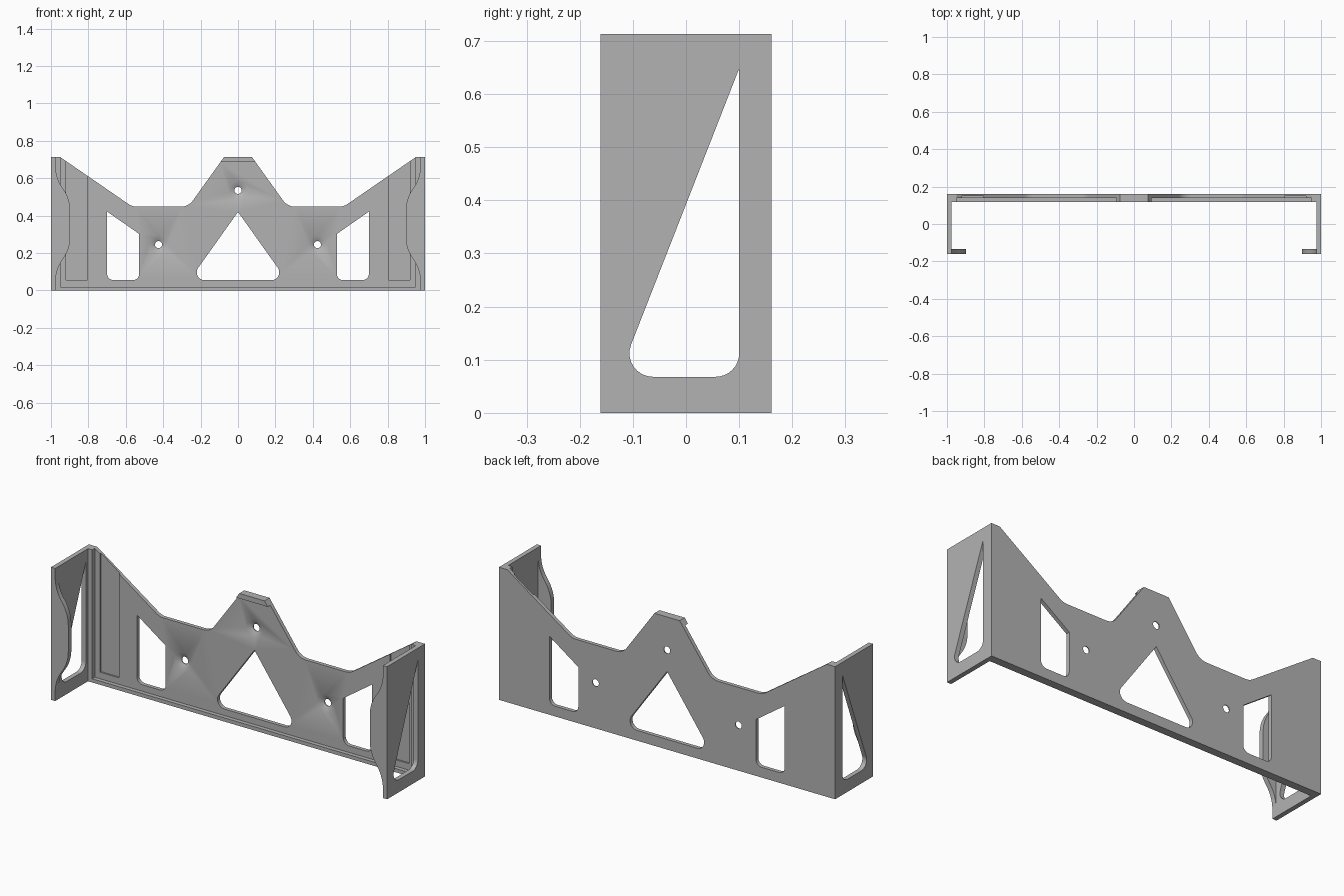
import bpy, bmesh, math
from mathutils import Vector, Matrix

cube = bpy.data.objects.get("Cube")
if cube:
    bpy.data.objects.remove(cube, do_unlink=True)

grey = bpy.data.materials.new("matte grey")
grey.use_nodes = True
GREY = (0.45, 0.45, 0.45, 1)
grey.diffuse_color = GREY
grey.node_tree.nodes["Principled BSDF"].inputs["Base Color"].default_value = GREY

H, BACK, INNER = 0.713, 0.161, 0.975


def rounded(corners, steps=8):
    """Outline from (a, b, radius) corners, each rounded by an arc."""
    out = []
    for i, (a, b, r) in enumerate(corners):
        p = Vector((a, b))
        if r == 0:
            out.append(p)
            continue
        u = (Vector(corners[i - 1][:2]) - p).normalized()
        v = (Vector(corners[(i + 1) % len(corners)][:2]) - p).normalized()
        half = u.angle(v) / 2
        centre = p + (u + v).normalized() * (r / math.sin(half))
        start = p + u * (r / math.tan(half)) - centre
        sweep = math.pi - 2 * half
        if u.cross(v) > 0:
            sweep = -sweep
        for k in range(steps + 1):
            out.append(centre + Matrix.Rotation(sweep * k / steps, 2) @ start)
    return out


def make_object(name, bm):
    bmesh.ops.recalc_face_normals(bm, faces=bm.faces)
    mesh = bpy.data.meshes.new(name)
    bm.to_mesh(mesh)
    bm.free()
    mesh.materials.append(grey)
    ob = bpy.data.objects.new(name, mesh)
    bpy.context.collection.objects.link(ob)
    return ob


def prism(name, corners, d0, d1, axis="y", flip=1):
    """Extrude a rounded outline along y (outline in xz) or x (outline in yz)."""
    bm = bmesh.new()

    def place(p, d):
        return (flip * p.x, d, p.y) if axis == "y" else (flip * d, p.x, p.y)

    face = bm.faces.new([bm.verts.new(place(p, d0)) for p in rounded(corners)])
    new = bmesh.ops.extrude_face_region(bm, geom=[face])["geom"]
    shift = Vector(place(Vector((0, 0)), d1 - d0))
    bmesh.ops.translate(bm, vec=shift,
                        verts=[g for g in new if isinstance(g, bmesh.types.BMVert)])
    return make_object(name, bm)


def cone(x, z, r0, r1, y0, y1):
    bm = bmesh.new()
    turn = Matrix.Translation((x, (y0 + y1) / 2, z)) @ Matrix.Rotation(-math.pi / 2, 4, "X")
    bmesh.ops.create_cone(bm, cap_ends=True, segments=32, radius1=r0, radius2=r1,
                          depth=y1 - y0, matrix=turn)
    return make_object("cutter", bm)


def activate(ob):
    bpy.ops.object.select_all(action="DESELECT")
    ob.select_set(True)
    bpy.context.view_layer.objects.active = ob


def cut(ob, cutter):
    cutter.hide_render = True
    mod = ob.modifiers.new("cut", "BOOLEAN")
    mod.operation, mod.solver, mod.object = "DIFFERENCE", "EXACT", cutter
    activate(ob)
    bpy.ops.object.modifier_apply(modifier=mod.name)
    bpy.data.objects.remove(cutter, do_unlink=True)


def mirrored(half):
    return half + [(-a, b, r) for a, b, r in reversed(half)]


# Back plate with a crown-shaped top edge
back = prism("back_plate", mirrored([
    (1, 0, 0), (1, H, 0), (0.95, H, 0), (0.565, 0.448, 0.08),
    (0.265, 0.448, 0.08), (0.075, H, 0)]), 0.118, BACK)

# Shallow front pocket, leaving a rim at the bottom, the ends and the top tab
cut(back, prism("cutter", mirrored([
    (0.95, 0.02, 0), (0.95, 0.8, 0), (0.2, 0.8, 0), (0.2, 0.686, 0)]), 0.05, 0.14))

# Central triangular window
cut(back, prism("cutter", [(0, 0.42, 0), (0.26, 0.055, 0.042), (-0.26, 0.055, 0.042)],
                0.05, 0.3))

for s in (1, -1):
    # Recessed end panels and slanted windows
    cut(back, prism("cutter", [(0.805, 0.055, 0), (0.92, 0.055, 0), (0.92, 0.8, 0),
                               (0.805, 0.8, 0)], 0.05, 0.149, flip=s))
    cut(back, prism("cutter", [(0.528, 0.055, 0.035), (0.7, 0.055, 0.035),
                               (0.7, 0.422, 0), (0.528, 0.302, 0)], 0.05, 0.3, flip=s))

# Countersunk screw holes
for x, z in ((0, 0.535), (0.425, 0.245), (-0.425, 0.245)):
    cut(back, cone(x, z, 0.05, 0.018, 0.139, 0.157))
    cut(back, cone(x, z, 0.019, 0.019, 0.05, 0.3))

parts = [back]
for s, side in ((1, "left"), (-1, "right")):
    # Side plate with a tall rounded triangular window
    plate = prism(side + "_side_plate", [
        (-BACK, 0, 0), (0.118, 0, 0), (0.118, H, 0), (-BACK, H, 0)], INNER, 1, "x", s)
    cut(plate, prism("cutter", [(0.1, 0.648, 0), (0.1, 0.068, 0.044),
                                (-0.127, 0.068, 0.044)], 0.9, 1.1, "x", s))
    # Curved retaining lip on the front edge
    lip = prism(side + "_front_lip", [
        (INNER, 0.664, 0), (INNER, 0.6, 0.2), (0.897, 0.49, 0.2),
        (0.897, 0.223, 0.2), (INNER, 0.113, 0.2), (INNER, 0.049, 0)],
        -BACK, -0.135, flip=s)
    parts += [plate, lip]

for ob in parts:
    activate(ob)
    bpy.ops.object.shade_smooth_by_angle(angle=math.radians(30))
